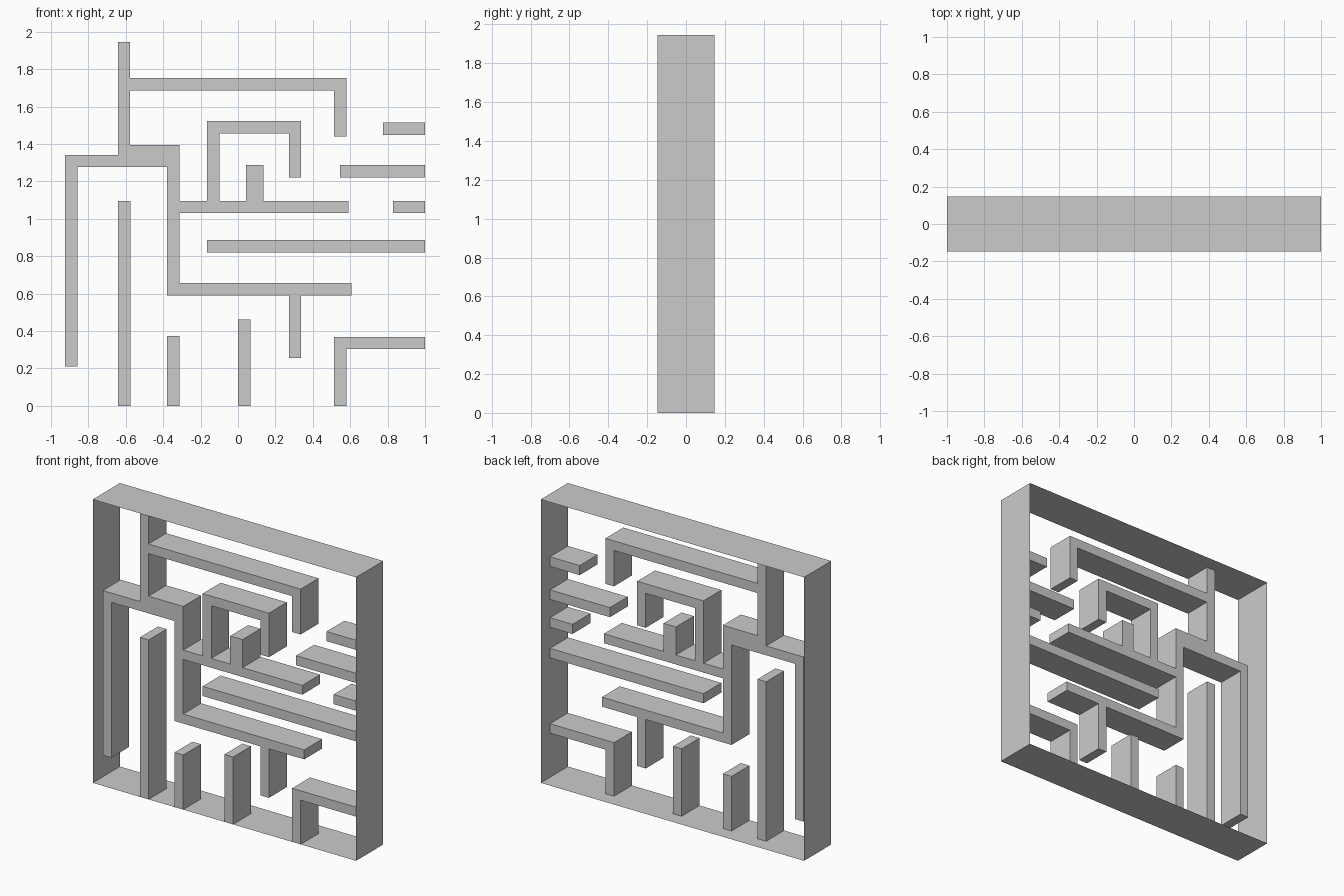
import bpy

if "Cube" in bpy.data.objects:
    bpy.data.objects.remove(bpy.data.objects["Cube"])

D = 0.147      # half depth of the frame
B = 0.047      # back of the inner walls (front is flush with the frame)
H = 1.946      # frame height
T = 0.066      # wall thickness


def wall(name, outline, back=B, caps=True):
    """Extrude a counter-clockwise x/z outline backwards from the front plane."""
    n = len(outline)
    verts = [(x, -D, z) for x, z in outline] + [(x, back, z) for x, z in outline]
    faces = []
    if caps:
        faces += [tuple(range(n)), tuple(range(2 * n - 1, n - 1, -1))]
    for i in range(n):
        j = (i + 1) % n
        (ax, az), (bx, bz) = outline[i], outline[j]
        # wall ends that sit on the frame stay open
        on_frame = (ax == bx == 1) or (az == bz == 0) or (az == bz == H)
        if not (caps and on_frame):
            faces.append((i, i + n, j + n, j))
    me = bpy.data.meshes.new(name)
    me.from_pydata(verts, [], faces)
    me.update()
    ob = bpy.data.objects.new(name, me)
    bpy.context.collection.objects.link(ob)
    return ob


def bar(name, x0, x1, z0, z1):
    return wall(name, [(x0, z0), (x1, z0), (x1, z1), (x0, z1)])


# Outer frame: thin sheet, open at front and back
wall("outer_frame", [(-1, 0), (1, 0), (1, H), (-1, H)], back=D, caps=False)

# Large branching wall hanging from the top of the frame
wall("main_wall", [
    (-.924, .211), (-.859, .211), (-.859, 1.277), (-.379, 1.277),   # left leg
    (-.379, .591), (.273, .591), (.273, .255), (.338, .255),        # lower arm
    (.338, .591), (.606, .591), (.606, .656), (-.313, .656),
    (-.313, 1.031), (.591, 1.031), (.591, 1.095), (.137, 1.095),    # middle arm
    (.137, 1.288), (.044, 1.288), (.044, 1.095), (-.1, 1.095),      # stub
    (-.1, 1.457), (.273, 1.457), (.273, 1.221), (.338, 1.221),      # hook
    (.338, 1.523), (-.165, 1.523), (-.165, 1.095), (-.313, 1.095),
    (-.313, 1.395), (-.577, 1.395), (-.577, 1.687), (.514, 1.687),  # top arm
    (.514, 1.441), (.579, 1.441), (.579, 1.753), (-.577, 1.753),
    (-.577, H), (-.642, H), (-.642, 1.341), (-.924, 1.341)])

# Corner wall at lower right
wall("corner_wall", [(.514, 0), (.579, 0), (.579, .303), (1, .303),
                     (1, .368), (.514, .368)])

# Walls standing on the floor
for name, x, top in (("tall_post", -.642, 1.095),
                     ("short_post", -.379, .375),
                     ("middle_post", 0, .463)):
    bar(name, x, x + T, 0, top)

# Walls reaching in from the right side
for name, x, z in (("long_shelf", -.166, .82),
                   ("low_shelf", .829, 1.03),
                   ("middle_shelf", .545, 1.221),
                   ("high_shelf", .775, 1.448)):
    bar(name, x, 1, z, z + T)
